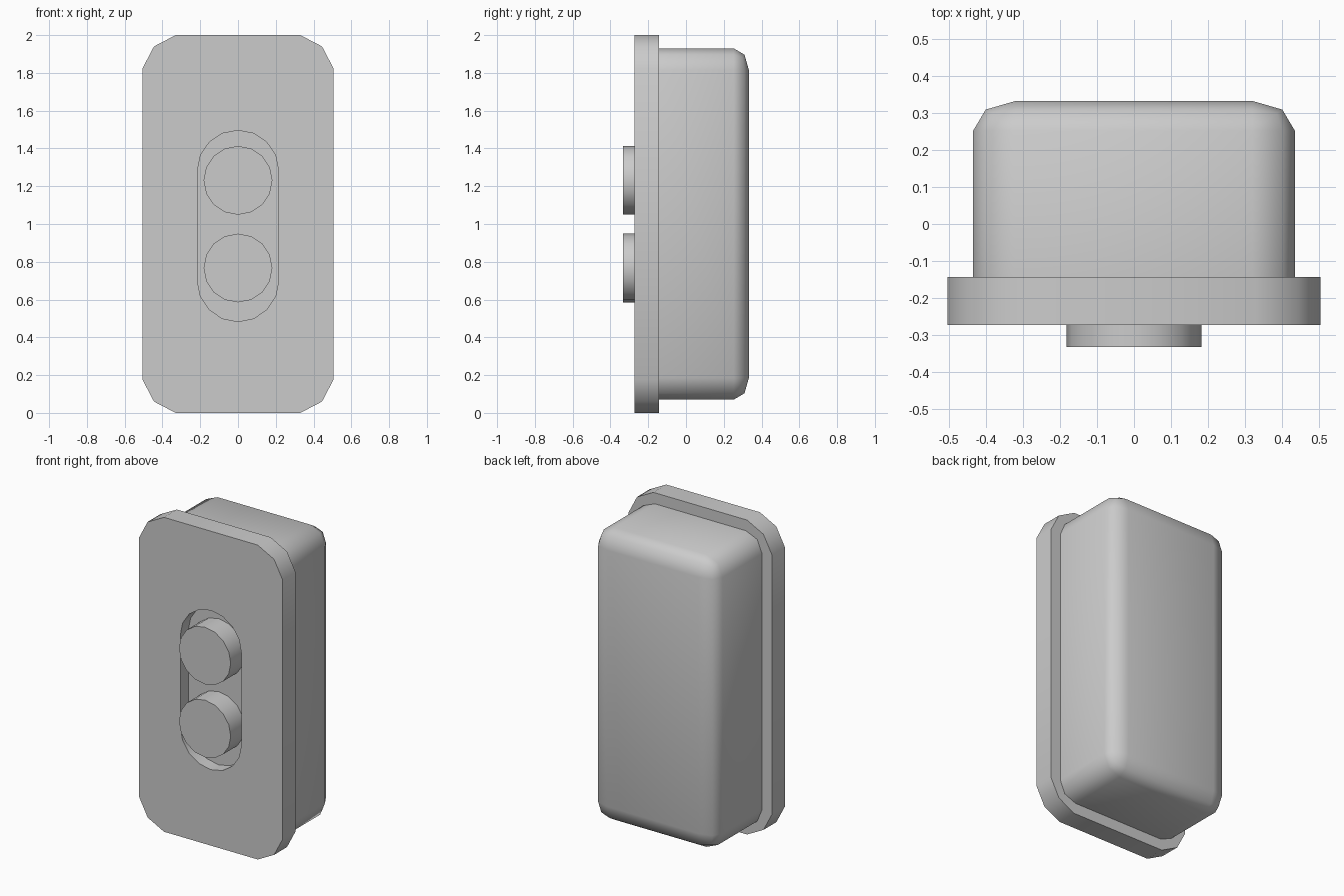
import bpy, bmesh, math
from mathutils import Matrix

cube = bpy.data.objects.get("Cube")
if cube:
    bpy.data.objects.remove(cube, do_unlink=True)

grey = bpy.data.materials.new("light grey")
grey.use_nodes = True
grey.diffuse_color = (0.6, 0.6, 0.6, 1)
grey.node_tree.nodes["Principled BSDF"].inputs["Base Color"].default_value = (0.6, 0.6, 0.6, 1)


def make_object(name, bm, angle=40):
    bmesh.ops.recalc_face_normals(bm, faces=bm.faces)
    mesh = bpy.data.meshes.new(name)
    bm.to_mesh(mesh)
    bm.free()
    mesh.materials.append(grey)
    obj = bpy.data.objects.new(name, mesh)
    bpy.context.collection.objects.link(obj)
    smooth(obj, angle)
    return obj


def smooth(obj, angle=40):
    bpy.ops.object.select_all(action='DESELECT')
    obj.select_set(True)
    bpy.context.view_layer.objects.active = obj
    bpy.ops.object.shade_smooth_by_angle(angle=math.radians(angle))


def prism(name, outline, y_front, y_back):
    """Extrude an (x, z) outline along y."""
    bm = bmesh.new()
    face = bm.faces.new([bm.verts.new((x, y_front, z)) for x, z in outline])
    new = bmesh.ops.extrude_face_region(bm, geom=[face])["geom"]
    verts = [v for v in new if isinstance(v, bmesh.types.BMVert)]
    bmesh.ops.translate(bm, verts=verts, vec=(0, y_back - y_front, 0))
    return make_object(name, bm)


def arc(radius, z, start, end, steps):
    angles = [math.radians(start + (end - start) * i / steps) for i in range(steps + 1)]
    return [(radius * math.cos(a), z + radius * math.sin(a)) for a in angles]


# Front plate with cut corners
corner = [(0.505, 0.825), (0.445, 0.94), (0.33, 1.0)]
half = corner + [(-x, z) for x, z in reversed(corner)]
outline = [(x, 1 + z) for x, z in half] + [(-x, 1 - z) for x, z in half]
plate = prism("front_plate", outline, -0.273, -0.143)

# Recessed slot in the plate
FLOOR = -0.193
slot = arc(0.215, 1.281, 0, 180, 8) + arc(0.215, 0.698, 180, 360, 8)
cutter = prism("slot_cutter", slot, -0.4, FLOOR)
cutter.hide_render = True
cut = plate.modifiers.new("slot", 'BOOLEAN')
cut.operation = 'DIFFERENCE'
cut.solver = 'EXACT'
cut.object = cutter
bpy.context.view_layer.objects.active = plate
bpy.ops.object.modifier_apply(modifier=cut.name)
bpy.data.objects.remove(cutter, do_unlink=True)
smooth(plate)

# Two round buttons
for name, z in (("upper_button", 1.231), ("lower_button", 0.767)):
    prism(name, arc(0.182, z, 0, 360, 16)[:-1], -0.333, FLOOR)

# Rear housing: box rounded on every edge except the rim, then flattened in depth
FLATTEN = 0.7
depth = 0.476 / FLATTEN
bm = bmesh.new()
bmesh.ops.create_cube(bm, size=1, matrix=Matrix.Diagonal((0.87, depth, 1.86, 1)))
edges = [e for e in bm.edges if any(v.co.y > 0 for v in e.verts)]
bmesh.ops.bevel(bm, geom=edges, offset=0.115, segments=2, profile=0.5, affect='EDGES')
for v in bm.verts:
    v.co.y = -0.143 + (v.co.y + depth / 2) * FLATTEN
    v.co.z += 1
make_object("rear_housing", bm, 50)
